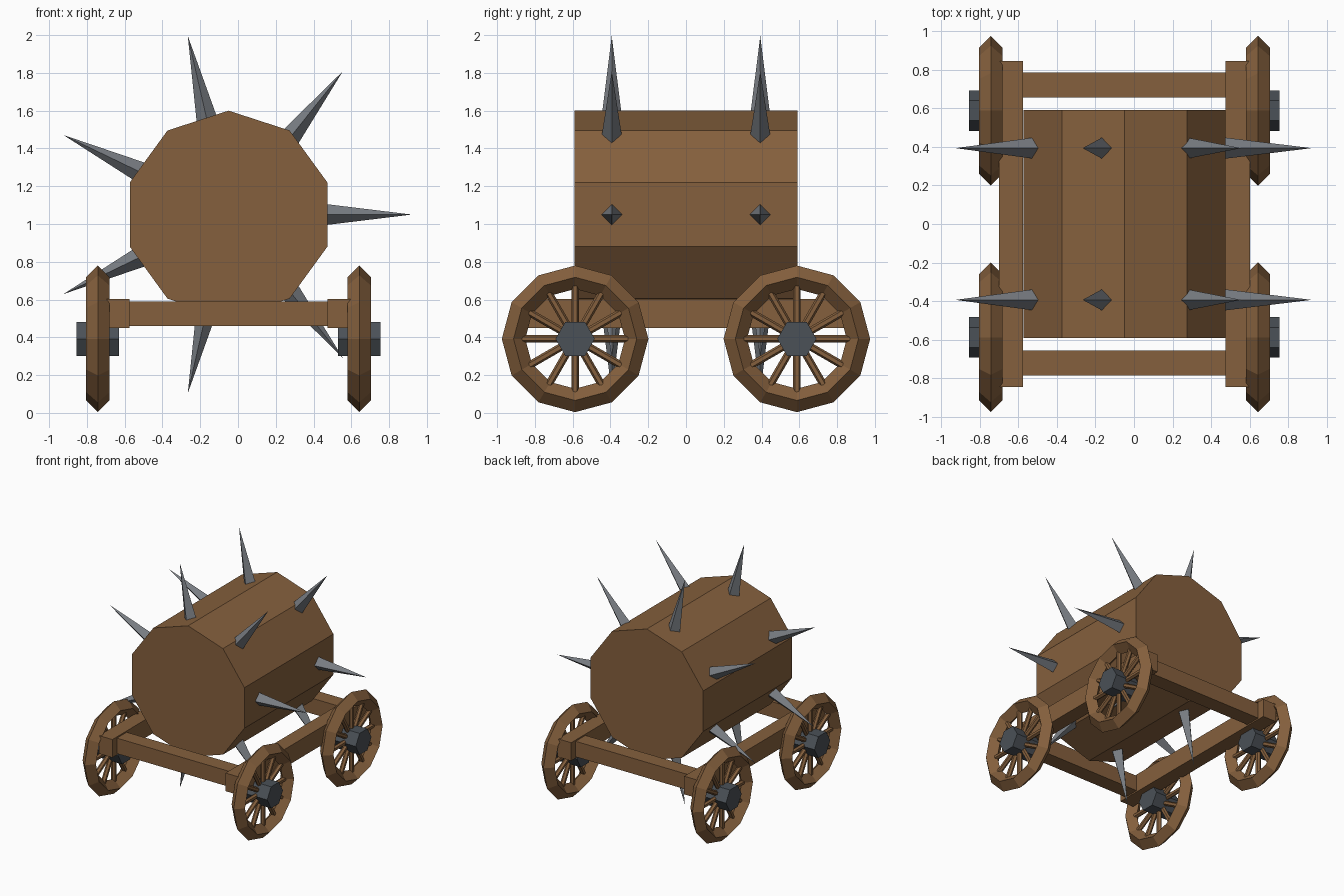
import bpy, math

if "Cube" in bpy.data.objects:
    bpy.data.objects.remove(bpy.data.objects["Cube"])

CX = -0.05  # the cart is symmetric about this x; the spikes shift its bounds


def material(name, rgb):
    m = bpy.data.materials.new(name)
    m.diffuse_color = (*rgb, 1)
    m.use_nodes = True
    m.node_tree.nodes["Principled BSDF"].inputs["Base Color"].default_value = m.diffuse_color
    return m


WOOD = material("brown wood", (0.235, 0.117, 0.047))
STEEL = material("grey steel", (0.19, 0.205, 0.226))
IRON = material("dark iron", (0.070, 0.082, 0.095))


def finish(name, mat):
    ob = bpy.context.object
    ob.name = name
    ob.data.materials.append(mat)
    return ob


def box(name, loc, size, mat):
    bpy.ops.mesh.primitive_cube_add(size=1, location=loc)
    ob = finish(name, mat)
    ob.scale = size


def rod(name, loc, radius, length, sides, rot, mat):
    bpy.ops.mesh.primitive_cylinder_add(vertices=sides, radius=radius, depth=length,
                                        location=loc, rotation=rot)
    finish(name, mat)


# Ten-sided barrel lying along y
rod("barrel", (CX, 0, 1.05), 0.55, 1.18, 10, (math.pi / 2, 0, 0), WOOD)

# Two rings of seven four-sided spikes
for y in (-0.393, 0.393):
    for i in range(7):
        a = 2 * math.pi * i / 7
        r = 0.72
        bpy.ops.mesh.primitive_cone_add(
            vertices=4, radius1=0.061, radius2=0, depth=0.5,
            location=(CX + r * math.cos(a), y, 1.05 + r * math.sin(a)),
            rotation=(0, math.pi / 2 - a, 0))
        finish("spike", STEEL)

# Frame: side beams and cross beams
for s in (-1, 1):
    box("side_beam", (CX + s * 0.5875, 0, 0.526), (0.125, 1.69, 0.152), WOOD)
    box("cross_beam", (CX, s * 0.72, 0.526), (1.06, 0.13, 0.13), WOOD)

# Wheels: diamond-section rim, through spokes and hexagonal hub
for sx in (-1, 1):
    for sy in (-1, 1):
        loc = (CX + sx * 0.692, sy * 0.587, 0.392)
        bpy.ops.mesh.primitive_torus_add(
            major_segments=12, minor_segments=4, major_radius=0.326,
            minor_radius=0.062, location=loc, rotation=(0, math.pi / 2, 0))
        finish("wheel_rim", WOOD)
        for k in range(6):
            rod("wheel_spoke", loc, 0.02, 0.58, 6, (k * math.pi / 6, 0, 0), WOOD)
        rod("wheel_hub", loc, 0.104, 0.226, 6, (0, math.pi / 2, 0), IRON)
